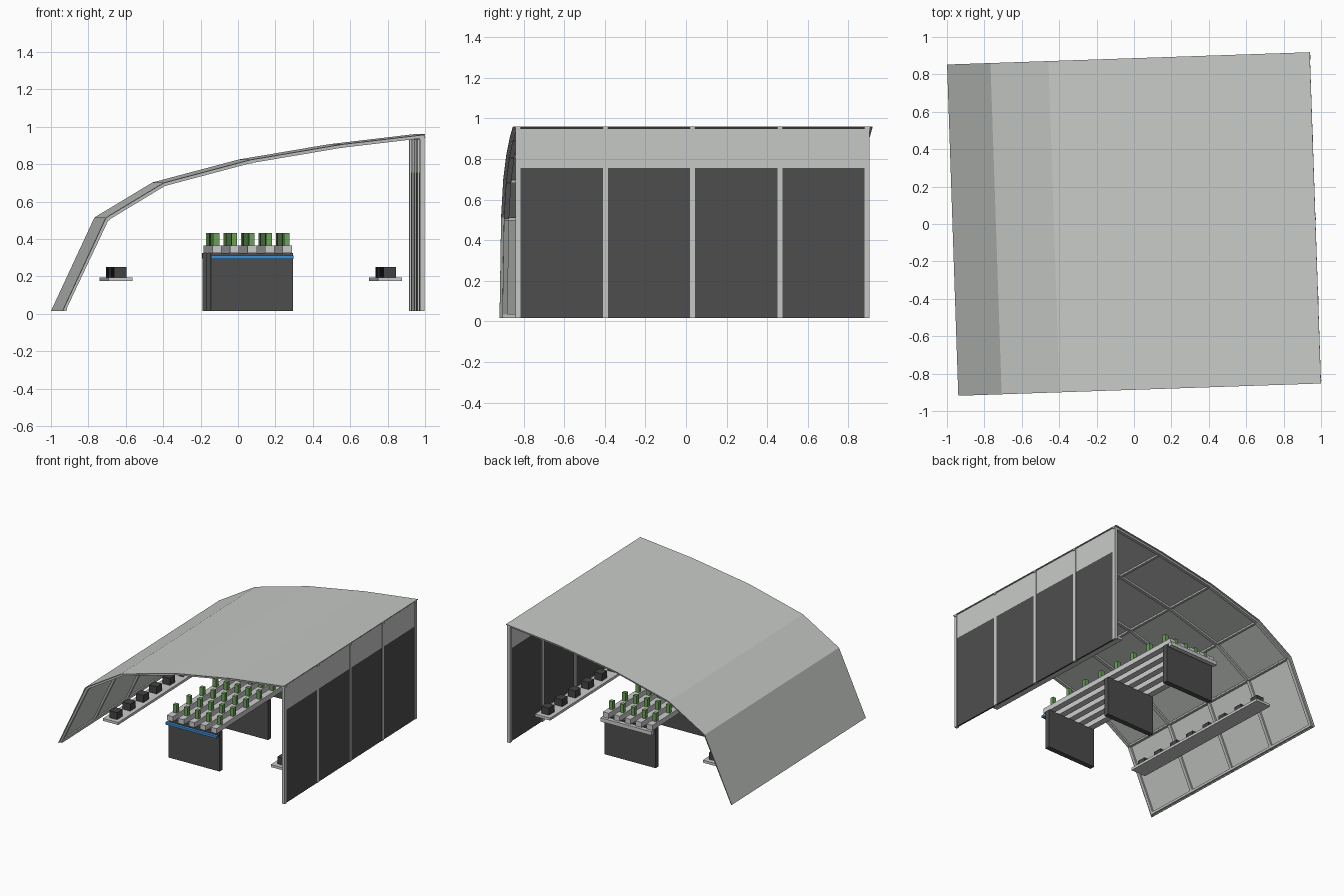
import bpy
import bmesh
import math
from mathutils import Matrix, Vector

cube = bpy.data.objects.get("Cube")
if cube:
    bpy.data.objects.remove(cube, do_unlink=True)

# The whole building is turned slightly about z
TURN = Matrix.Rotation(math.radians(1.94), 4, 'Z')
BASE = 0.016


def material(name, rgb):
    m = bpy.data.materials.new(name)
    m.use_nodes = True
    colour = (*rgb, 1.0)
    m.diffuse_color = colour
    m.node_tree.nodes["Principled BSDF"].inputs["Base Color"].default_value = colour
    return m


FILM = material("cover_grey", (0.57, 0.59, 0.57))
FRAME = material("frame_grey", (0.50, 0.52, 0.50))
RAIL = material("rail_light_grey", (0.60, 0.60, 0.60))
DARK = material("dark_grey", (0.075, 0.075, 0.075))
BOX = material("box_charcoal", (0.055, 0.055, 0.055))
GREEN = material("plant_green", (0.15, 0.36, 0.10))
BLUE = material("pipe_blue", (0.05, 0.27, 0.65))


def finish(name, bm, mat):
    bmesh.ops.recalc_face_normals(bm, faces=bm.faces)
    bm.transform(TURN)
    mesh = bpy.data.meshes.new(name)
    bm.to_mesh(mesh)
    bm.free()
    mesh.materials.append(mat)
    obj = bpy.data.objects.new(name, mesh)
    bpy.context.collection.objects.link(obj)
    return obj


def boxes(name, mat, size, centres):
    """One object holding equal boxes at several centres."""
    bm = bmesh.new()
    for c in centres:
        bmesh.ops.create_cube(bm, size=1, matrix=Matrix.Translation(c) @ Matrix.Diagonal((*size, 1)))
    return finish(name, bm, mat)


def spread(count, reach):
    return [-reach + 2 * reach * i / (count - 1) for i in range(count)]


# Roof cross-section from the foot of the sloping side to the top of the wall
PROFILE = [(-0.97, BASE), (-0.738, 0.515), (-0.428, 0.702),
           (0.035, 0.825), (0.52, 0.907), (0.97, 0.96)]


def inset(depth):
    """Profile moved inward by a depth, mitred at the bends."""
    pts = [Vector(p) for p in PROFILE]
    normals = [Vector((b.y - a.y, a.x - b.x)).normalized() for a, b in zip(pts, pts[1:])]
    out = []
    for i, p in enumerate(pts):
        a, b = normals[max(i - 1, 0)], normals[min(i, len(normals) - 1)]
        m = (a + b).normalized()
        out.append(p + m * depth / m.dot(a))
    out[0].y = BASE
    return out


def add_sweep(bm, outer, inner, y0, y1):
    """Closed strip between two profiles, extruded along y."""
    rings = [[bm.verts.new((p.x, y, p.y)) for p, y in
              ((o, y0), (o, y1), (i, y1), (i, y0))] for o, i in zip(outer, inner)]
    for r, s in zip(rings, rings[1:]):
        for k in range(4):
            n = (k + 1) % 4
            bm.faces.new((r[k], r[n], s[n], s[k]))
    bm.faces.new(rings[0])
    bm.faces.new(rings[-1][::-1])


# Roof cover
bm = bmesh.new()
add_sweep(bm, inset(0), inset(0.005), -0.886, 0.886)
finish("roof_cover", bm, FILM)

# Ribs beneath the cover
FRAMES = spread(5, 0.86)
bm = bmesh.new()
for y in FRAMES:
    add_sweep(bm, inset(0.005), inset(0.02), y - 0.0125, y + 0.0125)
finish("roof_ribs", bm, FRAME)

# Purlins at the bends and foot
purlins = [(p.x, 0, p.y) for p in inset(0.014)[1:-1]]
boxes("roof_purlins", FRAME, (0.02, 1.74, 0.014), purlins)
boxes("foot_beam", FRAME, (0.014, 1.74, 0.02), [(-0.95, 0, BASE + 0.012)])

# Upright wall: posts, dark lower panels, light upper panels
TOP, SPLIT = 0.95, 0.755
boxes("wall_posts", FILM, (0.024, 0.025, TOP - BASE), [(0.957, y, (TOP + BASE) / 2) for y in FRAMES])
bays = [(a + b) / 2 for a, b in zip(FRAMES, FRAMES[1:])]
boxes("wall_lower_panels", DARK, (0.012, 0.405, SPLIT - BASE), [(0.959, y, (SPLIT + BASE) / 2) for y in bays])
boxes("wall_upper_panels", FILM, (0.012, 0.405, TOP - SPLIT), [(0.959, y, (TOP + SPLIT) / 2) for y in bays])
boxes("wall_top_beam", FRAME, (0.02, 1.74, 0.016), [(0.952, 0, 0.94)])

# Growing table: three supports, five rails, end pipes
TABLE_X = 0.052
boxes("table_supports", DARK, (0.44, 0.04, 0.31), [(TABLE_X, y, BASE + 0.155) for y in spread(3, 0.64)])
lanes = [TABLE_X + x for x in spread(5, 0.188)]
boxes("table_rails", RAIL, (0.05, 1.38, 0.04), [(x, 0, 0.346) for x in lanes])
boxes("front_pipe", BLUE, (0.44, 0.025, 0.018), [(TABLE_X, -0.69, 0.303)])
boxes("back_gutter", RAIL, (0.44, 0.035, 0.03), [(TABLE_X, 0.695, 0.311)])

# Plants in rows along the rails
ROWS = spread(8, 0.61)
boxes("plants", GREEN, (0.03, 0.03, 0.066), [(x, y, 0.398) for x in lanes for y in ROWS])

# Side shelves with storage boxes
SHELVES = (-0.652, 0.79)
boxes("side_shelves", RAIL, (0.13, 1.36, 0.02), [(x, 0, 0.185) for x in SHELVES])
boxes("shelf_boxes", BOX, (0.065, 0.07, 0.056), [(x, y, 0.223) for x in SHELVES for y in ROWS])
